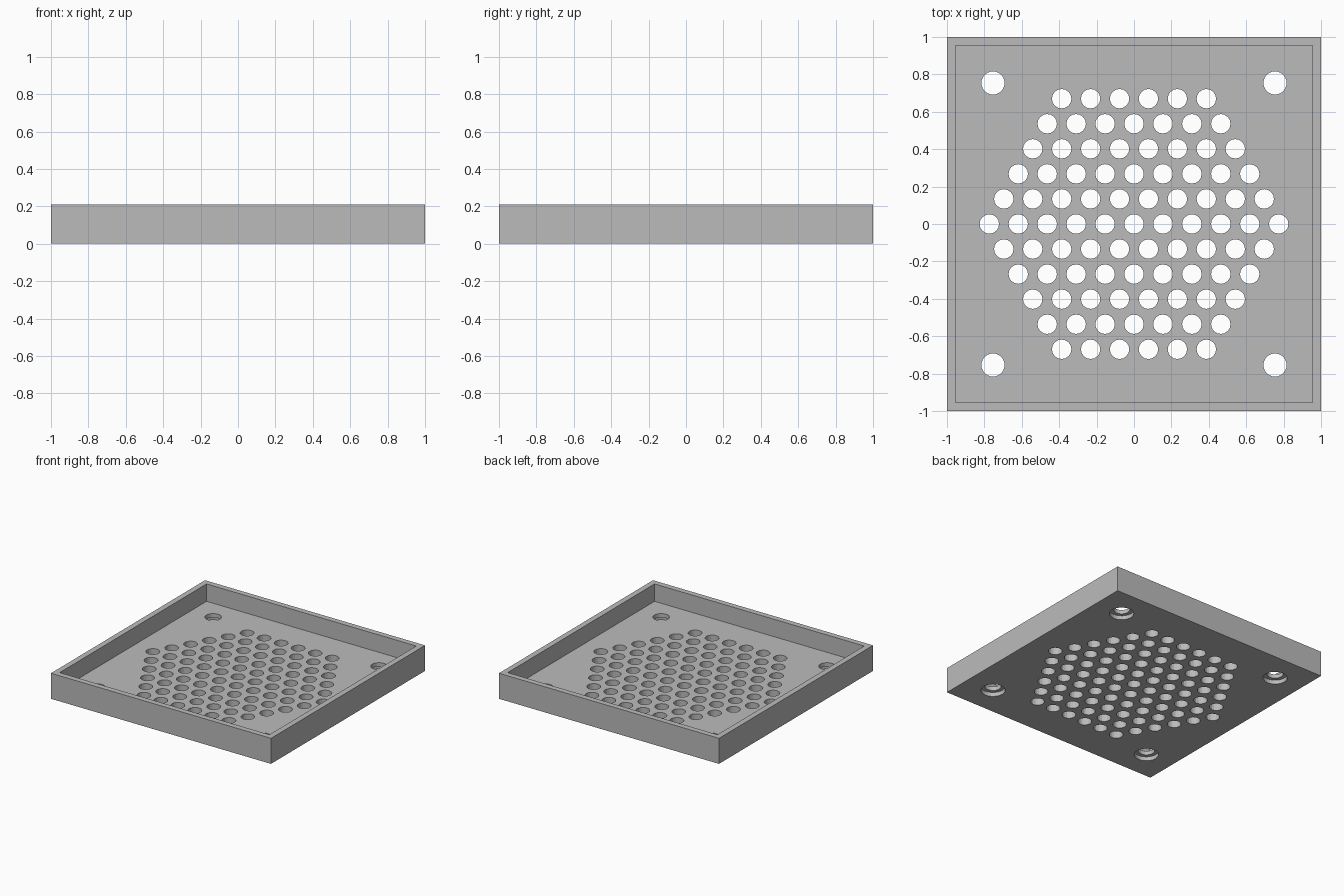
import bpy, bmesh, math
from mathutils import Vector

if "Cube" in bpy.data.objects:
    bpy.data.objects.remove(bpy.data.objects["Cube"])

HEIGHT, FLOOR, WALL = 0.21, 0.067, 0.066
PITCH, HOLE_R = 0.1547, 0.052
SCREW_POS, SCREW_R, HEAD_R, HEAD_DEPTH = 0.754, 0.062, 0.092, 0.034

grey = bpy.data.materials.new("light grey")
grey.diffuse_color = (0.5, 0.5, 0.5, 1)
grey.use_nodes = True
grey.node_tree.nodes["Principled BSDF"].inputs["Base Color"].default_value = grey.diffuse_color


def finish(bm, name):
    bmesh.ops.recalc_face_normals(bm, faces=bm.faces)
    mesh = bpy.data.meshes.new(name)
    bm.to_mesh(mesh)
    bm.free()
    mesh.materials.append(grey)
    obj = bpy.data.objects.new(name, mesh)
    bpy.context.collection.objects.link(obj)
    return obj


def add_turned(bm, x, y, profile, sides):
    """Closed turned solid from (radius, z) pairs, bottom to top."""
    rings = [[bm.verts.new((x + r * math.cos(2 * math.pi * i / sides),
                            y + r * math.sin(2 * math.pi * i / sides), z))
              for i in range(sides)] for r, z in profile]
    for a, b in zip(rings, rings[1:]):
        for i in range(sides):
            j = (i + 1) % sides
            bm.faces.new((a[i], a[j], b[j], b[i]))
    bm.faces.new(rings[0][::-1])
    bm.faces.new(rings[-1])


# Square tray with a rim
bm = bmesh.new()
bmesh.ops.create_cube(bm, size=1)
for v in bm.verts:
    v.co = Vector((v.co.x * 2, v.co.y * 2, (v.co.z + 0.5) * HEIGHT))
top = max(bm.faces, key=lambda f: f.calc_center_median().z)
bmesh.ops.inset_region(bm, faces=[top], thickness=WALL)
inner = bmesh.ops.extrude_discrete_faces(bm, faces=[top])["faces"][0]
bmesh.ops.translate(bm, verts=inner.verts, vec=(0, 0, FLOOR - HEIGHT))
tray = finish(bm, "vented_tray")

# Hexagonal field of vent holes
bm = bmesh.new()
for row in range(-5, 6):
    count = 11 - abs(row)
    for k in range(count):
        add_turned(bm, (k - (count - 1) / 2) * PITCH,
                   row * PITCH * math.sqrt(3) / 2,
                   [(HOLE_R, -0.05), (HOLE_R, 0.12)], 16)

# Corner screw holes, recessed from below for the screw heads
for sx in (-1, 1):
    for sy in (-1, 1):
        add_turned(bm, sx * SCREW_POS, sy * SCREW_POS,
                   [(HEAD_R, -0.05), (HEAD_R, HEAD_DEPTH),
                    (SCREW_R, HEAD_DEPTH), (SCREW_R, 0.12)], 24)
cutter = finish(bm, "hole_cutter")
cutter.hide_render = True

# Cut the holes and remove the cutter
mod = tray.modifiers.new("holes", 'BOOLEAN')
mod.operation = 'DIFFERENCE'
mod.solver = 'EXACT'
mod.object = cutter
bpy.context.view_layer.objects.active = tray
tray.select_set(True)
bpy.ops.object.modifier_apply(modifier=mod.name)
bpy.data.objects.remove(cutter, do_unlink=True)
